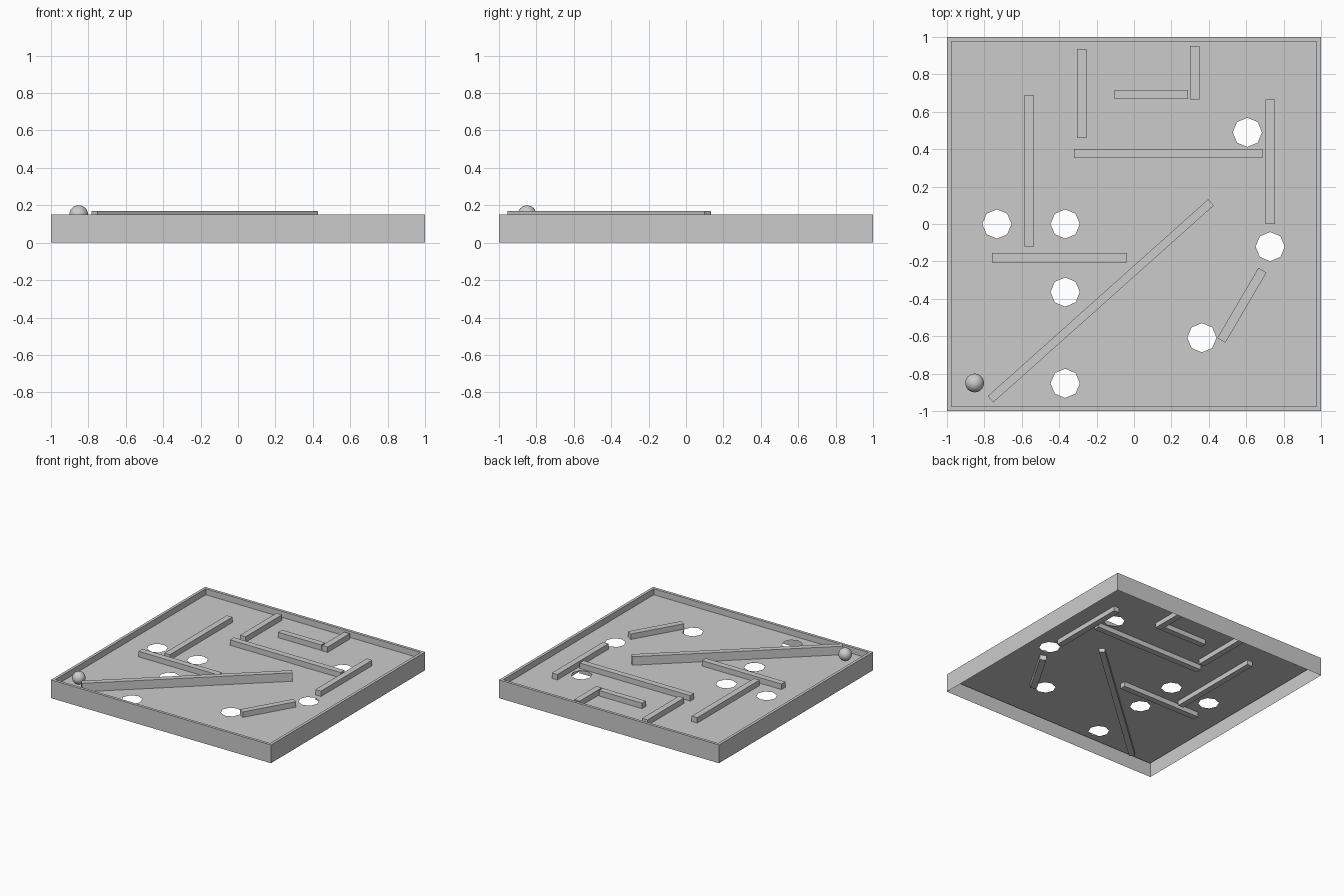
import bpy, bmesh
from math import sin, cos, pi, hypot, atan2

if "Cube" in bpy.data.objects:
    bpy.data.objects.remove(bpy.data.objects["Cube"])

FLOOR = 0.10
HOLE_R = 0.078
HOLES = [(0.606, 0.49), (-0.733, 0), (-0.368, 0), (-0.368, -0.364),
         (-0.368, -0.852), (0.363, -0.608), (0.728, -0.121)]


def finish(bm, name):
    mesh = bpy.data.meshes.new(name)
    bm.to_mesh(mesh)
    bm.free()
    obj = bpy.data.objects.new(name, mesh)
    bpy.context.collection.objects.link(obj)
    return obj


# Tray: open-bottomed shell, thin rim, and sunken floor with octagonal holes
bm = bmesh.new()
rings = []
for half, z in [(1, 0), (1, 0.15), (0.977, 0.15), (0.977, FLOOR)]:
    rings.append([bm.verts.new((sx * half, sy * half, z))
                  for sx, sy in [(-1, -1), (1, -1), (1, 1), (-1, 1)]])
for lower, upper in zip(rings, rings[1:]):
    for i in range(4):
        j = (i + 1) % 4
        bm.faces.new((lower[i], lower[j], upper[j], upper[i]))
floor_edges = [bm.edges.get((rings[-1][i], rings[-1][(i + 1) % 4])) for i in range(4)]
for x, y in HOLES:
    loop = [bm.verts.new((x + HOLE_R * cos(k * pi / 4), y + HOLE_R * sin(k * pi / 4), FLOOR))
            for k in range(8)]
    floor_edges += [bm.edges.new((loop[k], loop[(k + 1) % 8])) for k in range(8)]
fill = bmesh.ops.triangle_fill(bm, edges=floor_edges, use_beauty=True, normal=(0, 0, 1))
for f in fill["geom"]:
    if isinstance(f, bmesh.types.BMFace):
        f.normal_update()
        if f.normal.z < 0:
            f.normal_flip()
finish(bm, "maze_tray")


# Barriers: straight bars between two points, passing through the floor
def barrier(name, a, b, z0=0.06, z1=0.145, width=0.05):
    dx, dy = b[0] - a[0], b[1] - a[1]
    bm = bmesh.new()
    bmesh.ops.create_cube(bm, size=1)
    obj = finish(bm, name)
    obj.location = ((a[0] + b[0]) / 2, (a[1] + b[1]) / 2, (z0 + z1) / 2)
    obj.scale = (hypot(dx, dy), width, z1 - z0)
    obj.rotation_euler.z = atan2(dy, dx)


BARS = [((-0.56, -0.12), (-0.56, 0.69)), ((-0.28, 0.46), (-0.28, 0.935)),
        ((0.324, 0.665), (0.324, 0.953)), ((0.729, 0), (0.729, 0.665)),
        ((-0.103, 0.692), (0.29, 0.692)), ((-0.32, 0.377), (0.686, 0.377)),
        ((-0.76, -0.18), (-0.038, -0.18)), ((0.467, -0.622), (0.687, -0.247))]
for n, (a, b) in enumerate(BARS, 1):
    barrier(f"barrier_{n}", a, b)
barrier("diagonal_barrier", (-0.767, -0.937), (0.412, 0.116), 0.07, 0.17, 0.045)

# Ball resting in the front left corner
bm = bmesh.new()
bmesh.ops.create_uvsphere(bm, u_segments=32, v_segments=16, radius=0.05)
for f in bm.faces:
    f.smooth = True
finish(bm, "ball").location = (-0.852, -0.85, FLOOR + 0.05)
